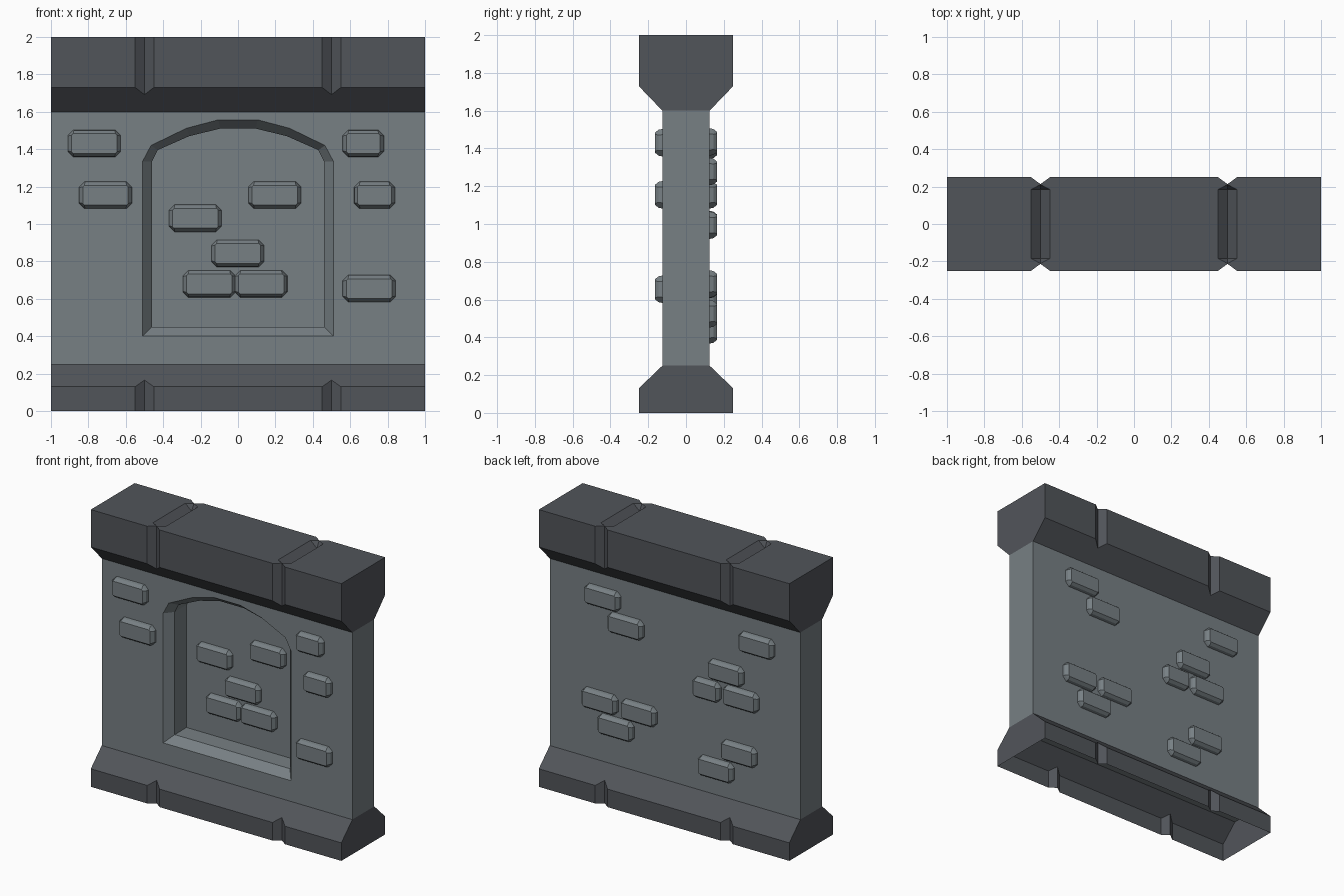
import bpy, bmesh

if "Cube" in bpy.data.objects:
    bpy.data.objects.remove(bpy.data.objects["Cube"])


def material(name, rgb):
    m = bpy.data.materials.new(name)
    m.diffuse_color = (*rgb, 1)
    m.use_nodes = True
    m.node_tree.nodes["Principled BSDF"].inputs["Base Color"].default_value = m.diffuse_color
    return m


light_stone = material("light stone", (0.185, 0.215, 0.23))
dark_stone = material("dark stone", (0.083, 0.09, 0.102))


def loft(name, rings, mat):
    """Closed solid through rings of equal point count."""
    bm = bmesh.new()
    vs = [[bm.verts.new(p) for p in r] for r in rings]
    n = len(rings[0])
    for a, b in zip(vs, vs[1:]):
        for i in range(n):
            j = (i + 1) % n
            bm.faces.new((a[i], a[j], b[j], b[i]))
    bm.faces.new(vs[0])
    bm.faces.new(vs[-1])
    bmesh.ops.recalc_face_normals(bm, faces=bm.faces)
    me = bpy.data.meshes.new(name)
    bm.to_mesh(me)
    bm.free()
    me.materials.append(mat)
    ob = bpy.data.objects.new(name, me)
    bpy.context.collection.objects.link(ob)
    return ob


def cut(ob, cutters):
    for c in cutters:
        mod = ob.modifiers.new("cut", 'BOOLEAN')
        mod.object = c
        mod.operation = 'DIFFERENCE'
        mod.solver = 'EXACT'
    dg = bpy.context.evaluated_depsgraph_get()
    me = bpy.data.meshes.new_from_object(ob.evaluated_get(dg))
    ob.modifiers.clear()
    ob.data = me
    for c in cutters:
        bpy.data.objects.remove(c)


def along_x(name, half, mat):
    """Extrude a (y, z) half profile, mirrored in y, along the whole wall."""
    prof = half + [(-y, z) for y, z in reversed(half)]
    return loft(name, [[(x, y, z) for y, z in prof] for x in (-1, 1)], mat)


# Wall slab with arched niche on the front
wall = along_x("wall", [(0.125, 0.25), (0.125, 1.6)], light_stone)
outer = [(0.51, 0.40), (0.51, 1.335), (0.465, 1.42), (0.275, 1.512), (0.105, 1.557)]
inner = [(0.46, 0.45), (0.46, 1.335), (0.43, 1.395), (0.26, 1.47), (0.095, 1.51)]


def arch(half, y):
    return [(x, y, z) for x, z in half + [(-x, z) for x, z in reversed(half)]]


niche = loft("niche_cutter", [arch(outer, -0.2), arch(outer, -0.125),
                              arch(inner, -0.065), arch(inner, 0.07)], light_stone)
cut(wall, [niche])


# V grooves dividing the cap and base into blocks
def diamond_z(x, y, z):
    return [(x - 0.05, y, z), (x, y - 0.037, z), (x + 0.05, y, z), (x, y + 0.037, z)]


def diamond_y(x, y, s):
    return [(x - 0.05 * s, y, 2), (x, y, 2 - 0.045 * s),
            (x + 0.05 * s, y, 2), (x, y, 2 + 0.045 * s)]


def grooves(z0, z1):
    return [loft("groove_cutter", [diamond_z(x, y, z) for z in (z0, z1)], dark_stone)
            for x in (-0.5, 0.5) for y in (-0.25, 0.25)]


top_grooves = [loft("top_groove_cutter",
                    [diamond_y(x, y, s) for y, s in
                     ((-0.21, 0.03), (-0.185, 1), (0.185, 1), (0.21, 0.03))], dark_stone)
               for x in (-0.5, 0.5)]

cap = along_x("cap", [(0.125, 1.6), (0.25, 1.73), (0.25, 2.0)], dark_stone)
cut(cap, grooves(1.62, 2.1) + top_grooves)

base = along_x("base", [(0.25, 0.0), (0.25, 0.13), (0.125, 0.25)], dark_stone)
cut(base, grooves(-0.1, 0.23))

# Base is a hollow skirt: open below and under the wall
bm = bmesh.new()
bm.from_mesh(base.data)
flat = [f for f in bm.faces if abs(f.normal.z) > 0.99]
bmesh.ops.delete(bm, geom=flat, context='FACES')
bm.to_mesh(base.data)
bm.free()


# Raised bricks with clipped corners and sloped sides
def octagon(x0, x1, z0, z1, c, y):
    return [(x0 + c, y, z0), (x1 - c, y, z0), (x1, y, z0 + c), (x1, y, z1 - c),
            (x1 - c, y, z1), (x0 + c, y, z1), (x0, y, z1 - c), (x0, y, z0 + c)]


def bricks(name, y0, y1, items):
    for x, top, w in items:
        z = top - 0.145
        d = 0.02
        mid = y0 + (y1 - y0) * 0.5
        loft(name, [octagon(x, x + w, z, top, 0.03, y0),
                    octagon(x + 0.004, x + w - 0.004, z + 0.004, top - 0.004, 0.028, mid),
                    octagon(x + d, x + w - d, z + d, top - d, 0.008, y1)], light_stone)


L, S = 0.283, 0.22
bricks("front_brick", -0.125, -0.165, [
    (-0.91, 1.503, L), (-0.85, 1.227, L), (0.56, 1.503, S),
    (0.62, 1.227, S), (0.56, 0.727, L)])
bricks("niche_brick", 0.07, 0.03, [
    (-0.37, 1.103, L), (0.055, 1.227, L), (-0.143, 0.915, L),
    (-0.295, 0.752, L), (-0.018, 0.752, L)])
bricks("back_brick", 0.125, 0.165, [
    (0.43, 1.507, L), (0.245, 1.35, L), (-0.80, 1.49, L), (-0.555, 1.227, L),
    (-0.37, 1.066, S), (-0.675, 1.07, L), (0.453, 0.755, L), (0.14, 0.752, L),
    (0.325, 0.597, L), (-0.66, 0.672, L), (-0.475, 0.512, L)])
